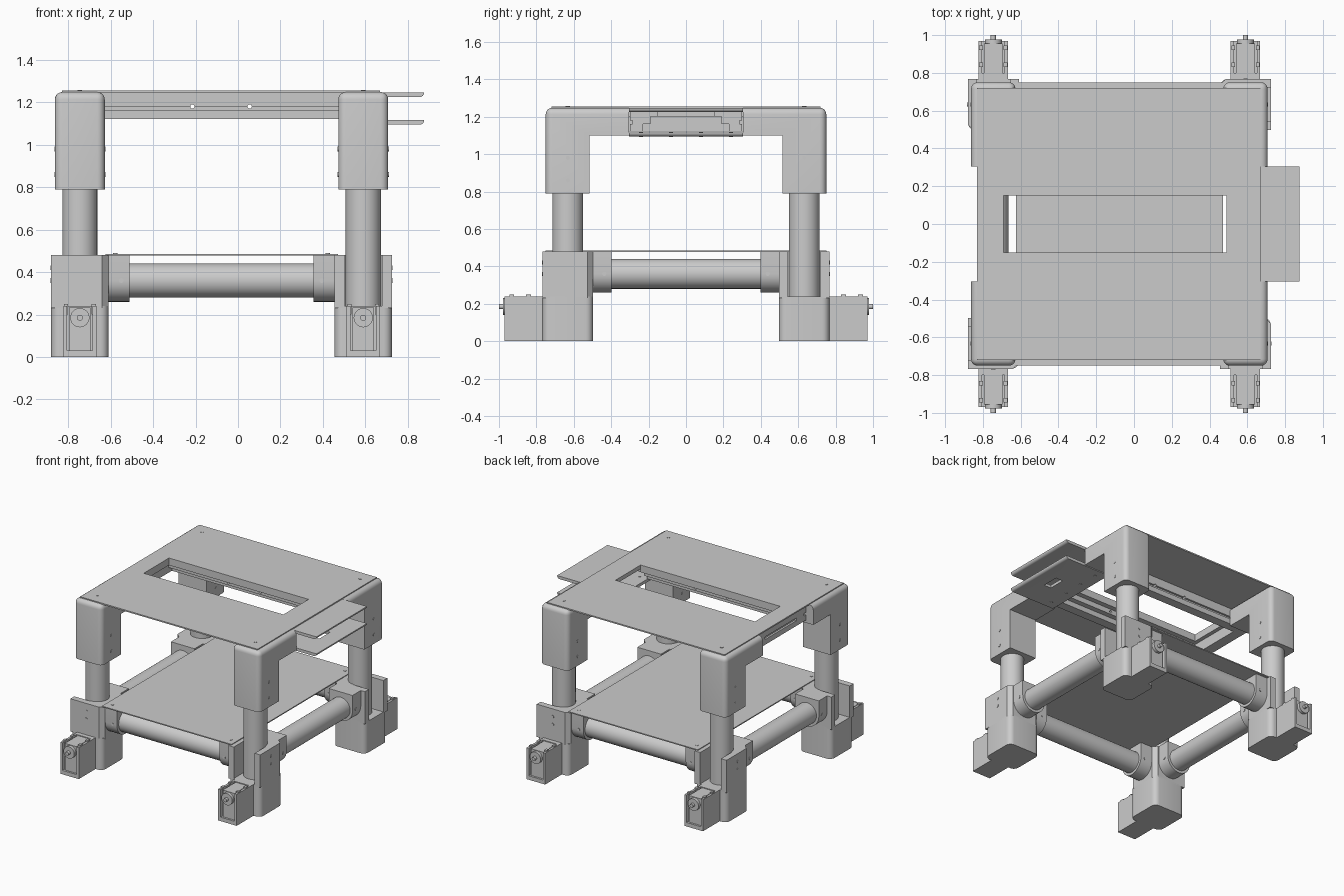
import bpy, bmesh, math
from mathutils import Matrix, Vector

old = bpy.data.objects.get("Cube")
if old:
    bpy.data.objects.remove(old, do_unlink=True)

grey = bpy.data.materials.new("plain_grey")
grey.use_nodes = True
grey.diffuse_color = (0.6, 0.6, 0.6, 1)
grey.node_tree.nodes["Principled BSDF"].inputs["Base Color"].default_value = (0.6, 0.6, 0.6, 1)

MID_X, HALF_X, HALF_Y = -0.0775, 0.6675, 0.632   # leg grid


def finish(name, bm, smooth=True):
    bmesh.ops.recalc_face_normals(bm, faces=bm.faces)
    mesh = bpy.data.meshes.new(name)
    bm.to_mesh(mesh)
    bm.free()
    mesh.materials.append(grey)
    ob = bpy.data.objects.new(name, mesh)
    bpy.context.collection.objects.link(ob)
    if smooth:
        bpy.ops.object.select_all(action='DESELECT')
        ob.select_set(True)
        bpy.context.view_layer.objects.active = ob
        bpy.ops.object.shade_smooth_by_angle(angle=math.radians(35))
    return ob


def add_box(bm, x, y, z):
    """Box from (min, max) ranges; returns its vertices."""
    size = Vector((x[1] - x[0], y[1] - y[0], z[1] - z[0]))
    mid = Vector((x[0] + x[1], y[0] + y[1], z[0] + z[1])) / 2
    m = Matrix.Translation(mid) @ Matrix.Diagonal((*size, 1))
    return bmesh.ops.create_cube(bm, size=1, matrix=m)["verts"]


def box(name, x, y, z):
    bm = bmesh.new()
    add_box(bm, x, y, z)
    return finish(name, bm, False)


def rod(name, a, b, r, sides=48):
    a, b = Vector(a), Vector(b)
    d = b - a
    m = Matrix.Translation((a + b) / 2) @ d.to_track_quat('Z', 'Y').to_matrix().to_4x4()
    bm = bmesh.new()
    bmesh.ops.create_cone(bm, cap_ends=True, segments=sides, radius1=r, radius2=r,
                          depth=d.length, matrix=m)
    return finish(name, bm)


def prism(points, vec):
    """Extrude a closed outline of 3D points along vec."""
    bm = bmesh.new()
    f = bm.faces.new([bm.verts.new(p) for p in points])
    new = bmesh.ops.extrude_face_region(bm, geom=[f])["geom"]
    bmesh.ops.translate(bm, vec=vec, verts=[v for v in new if isinstance(v, bmesh.types.BMVert)])
    return bm


def cut(ob, cutter):
    cutter.hide_render = True
    mod = ob.modifiers.new("cut", 'BOOLEAN')
    mod.operation, mod.object, mod.solver = 'DIFFERENCE', cutter, 'EXACT'
    bpy.context.view_layer.objects.active = ob
    bpy.ops.object.modifier_apply(modifier=mod.name)
    bpy.data.objects.remove(cutter, do_unlink=True)


def bolt(p, axis, r=0.011):
    p, axis = Vector(p), Vector(axis)
    rod("bolt", p - axis * 0.01, p + axis * 0.003, r, 16)


def upper_cap(cx, sy):
    """Corner cap with an arm that reaches along the side."""
    outline = [(0.75, 0.79), (0.75, 1.248), (0.305, 1.248), (0.305, 1.1), (0.515, 1.1), (0.515, 0.79)]
    bm = prism([(cx - 0.1175, sy * y, z) for y, z in outline], (0.235, 0, 0))
    rounded = []
    for e in bm.edges:
        ys = [abs(v.co.y) for v in e.verts]
        zs = [v.co.z for v in e.verts]
        if (min(zs) > 1.2 and max(ys) > 0.7) or (min(ys) > 0.7 and max(zs) - min(zs) > 0.1):
            rounded.append(e)
    bmesh.ops.bevel(bm, geom=rounded, offset=0.035, segments=5, profile=0.5, affect='EDGES')
    finish("upper_corner_cap", bm)


def foot(cx, cy, turn):
    """Rounded base with a socket that is open on one side."""
    h = 0.135
    m = Matrix.Translation((cx, cy, 0)) @ Matrix.Rotation(turn, 4, 'Z')
    bm = bmesh.new()
    add_box(bm, (-h, h), (-h, h), (0, 0.24))
    up = [e for e in bm.edges if abs(e.verts[0].co.z - e.verts[1].co.z) > 0.1]
    bmesh.ops.bevel(bm, geom=up, offset=0.04, segments=5, profile=0.5, affect='EDGES')
    bm.transform(m)
    finish("foot_base", bm)
    outline = [(-h, -h), (-0.088, -h), (-0.088, 0), (0.088, 0), (0.088, -h), (h, -h),
               (h, h - 0.03), (h - 0.03, h), (-h + 0.03, h), (-h, h - 0.03)]
    bm = prism([(x, y, 0.23) for x, y in outline], (0, 0, 0.25))
    bm.transform(m)
    finish("column_socket", bm)
    side = m.to_3x3() @ Vector((1, 0, 0))
    for z in (0.36, 0.42):
        bolt(Vector((cx, cy, z)) + side * h, side)


def collar(origin, axis):
    """Saddle with a round underside and flat top, holding a cross tube."""
    o, a = Vector(origin), Vector(axis)
    side = a.cross(Vector((0, 0, 1)))
    arc = [(0.1 * math.cos(t), 0.1 * math.sin(t)) for t in
           (math.pi + math.pi * i / 16 for i in range(17))]
    pts = [o + side * u + Vector((0, 0, v)) for u, v in arc + [(0.1, 0.12), (-0.1, 0.12)]]
    finish("tube_collar", prism(pts, a * 0.13))
    for s in (-1, 1):
        bolt(o + a * 0.09 + side * s * 0.1, side * s)


def servo(cx, sy):
    def span(a, b):
        return tuple(sorted((sy * a, sy * b)))
    case = box("motor_housing", (cx - 0.078, cx + 0.078), span(0.75, 0.97), (0, 0.24))
    cut(case, box("cutter", (cx - 0.06, cx + 0.06), span(0.8, 1.1), (0.03, 0.3)))
    box("motor_body", (cx - 0.05, cx + 0.05), span(0.79, 0.955), (0.03, 0.234))
    for s in (-1, 1):
        for y in (0.83, 0.92):
            box("motor_tab", (cx + s * 0.065 - 0.01, cx + s * 0.065 + 0.01), span(y, y + 0.025), (0.2, 0.25))
    rod("motor_disc", (cx, sy * 0.95, 0.185), (cx, sy * 0.978, 0.185), 0.045)
    rod("motor_shaft", (cx, sy * 0.97, 0.185), (cx, sy, 0.185), 0.014, 20)


# Four legs
turns = {(1, -1): 0, (1, 1): 1, (-1, 1): 2, (-1, -1): 3}
for (sx, sy), quarter in turns.items():
    cx, cy = MID_X + sx * HALF_X, sy * HALF_Y
    rod("column", (cx, cy, 0.23), (cx, cy, 0.85), 0.0825)
    upper_cap(cx, sy)
    foot(cx, cy, quarter * math.pi / 2)
    servo(cx, sy)
    collar((cx + -sx * 0.105, cy, 0.36), (-sx, 0, 0))
    collar((cx, cy - sy * 0.105, 0.36), (0, -sy, 0))
    for z in (0.86, 0.98):
        for s in (-1, 1):
            bolt((cx + s * 0.1175, cy, z), (s, 0, 0))
    bolt((cx, cy, 1.255), (0, 0, 1))
    bolt((MID_X + sx * 0.5, sy * 0.69, 0.486), (0, 0, 1))

# Cross tubes
for s in (-1, 1):
    rod("cross_tube", (MID_X - 0.57, s * HALF_Y, 0.36), (MID_X + 0.57, s * HALF_Y, 0.36), 0.08)
    x = MID_X + s * HALF_X
    rod("side_tube", (x, -0.53, 0.36), (x, 0.53, 0.36), 0.08)

# Decks
box("middle_deck", (-0.625, 0.47), (-0.75, 0.75), (0.478, 0.486))
top = box("top_deck", (-0.83, 0.67), (-0.72, 0.72), (1.245, 1.255))
cut(top, box("cutter", (-0.69, 0.49), (-0.152, 0.152), (1.2, 1.3)))

# Stepped rails beside the slot, pierced by two pin holes each
steps = [(0.152, 1.247), (0.152, 1.2), (0.19, 1.2), (0.19, 1.16), (0.23, 1.16), (0.23, 1.12),
         (0.3, 1.12), (0.3, 1.16), (0.285, 1.16), (0.285, 1.18), (0.3, 1.18), (0.3, 1.247)]
for s in (-1, 1):
    rail = finish("slot_rail", prism([(-0.8, s * y, z) for y, z in steps], (1.29, 0, 0)), False)
    for x in (-0.215, 0.055):
        cut(rail, rod("cutter", (x, s * 0.1, 1.18), (x, s * 0.4, 1.18), 0.01, 16))

# Crossbar closing the end of the rails
bar = [(-0.69, 1.247), (-0.69, 1.2), (-0.72, 1.2), (-0.72, 1.12), (-0.8, 1.12),
       (-0.8, 1.16), (-0.785, 1.16), (-0.785, 1.18), (-0.8, 1.18), (-0.8, 1.247)]
finish("slot_crossbar", prism([(x, -0.305, z) for x, z in bar], (0, 0.61, 0)), False)


def shelf(name, z):
    """Side shelf with a rounded lower lip."""
    r = 0.022
    lip = [(0.855 + r * math.sin(t), z + r - r * math.cos(t)) for t in
           (math.pi / 2 * i / 6 for i in range(7))]
    pts = [(0.49, z + r), (0.49, z)] + lip
    return finish(name, prism([(x, -0.305, h) for x, h in pts], (0, 0.61, 0)))


shelf("upper_shelf", 1.224)
lower = shelf("lower_shelf", 1.094)
cut(lower, box("cutter", (0.69, 0.75), (-0.09, 0.04), (1.0, 1.2)))
for i in range(4):
    bolt((0.56, -0.24 + 0.16 * i, 1.094), (0, 0, -1))
    bolt((0.56, -0.24 + 0.16 * i, 1.116), (0, 0, 1))
